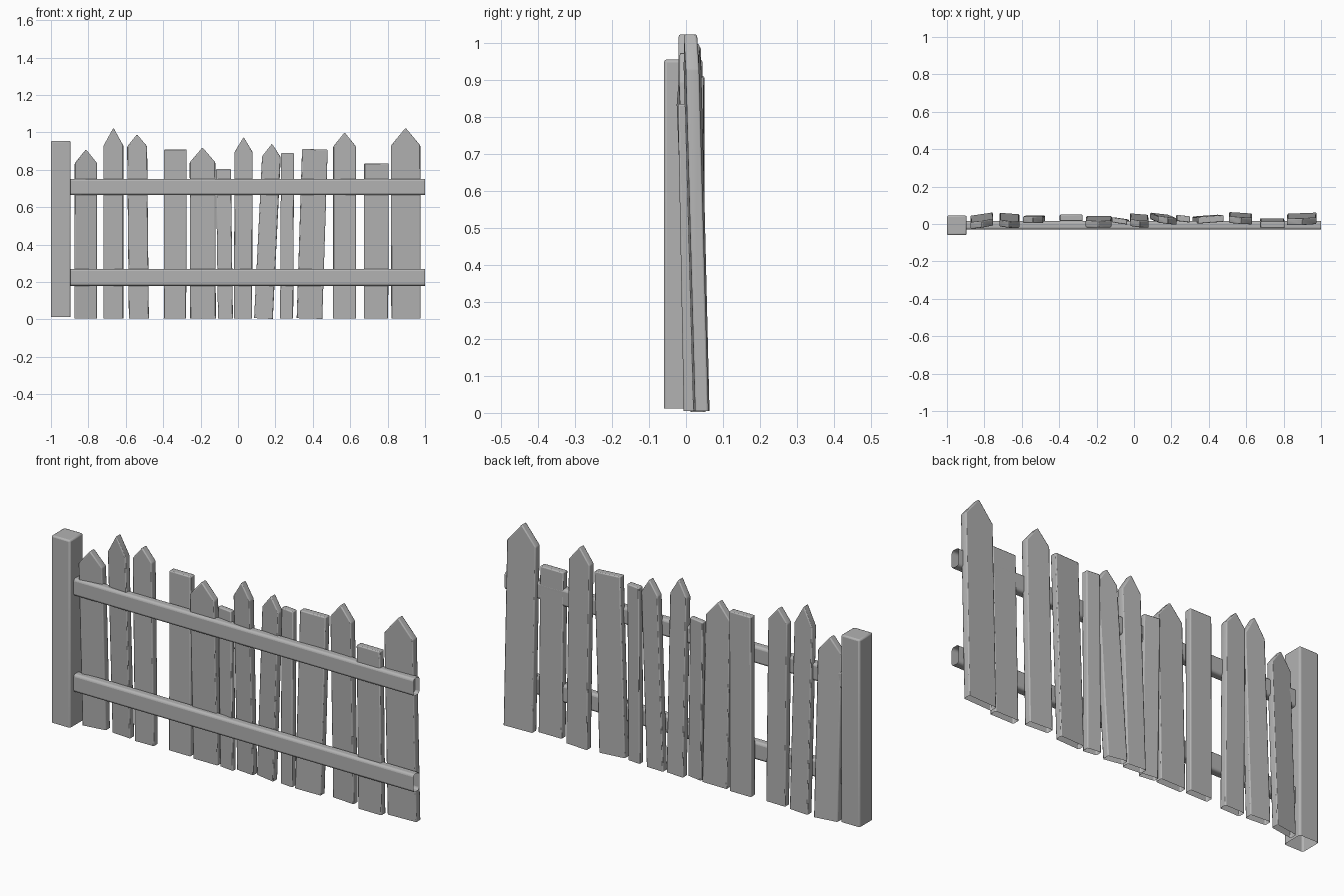
import bpy
import bmesh

default_cube = bpy.data.objects.get("Cube")
if default_cube:
    bpy.data.objects.remove(default_cube, do_unlink=True)

# One plain grey for the whole fence
grey = bpy.data.materials.new("weathered grey")
grey.use_nodes = True
colour = (0.45, 0.45, 0.45, 1)
grey.diffuse_color = colour
grey.node_tree.nodes["Principled BSDF"].inputs["Base Color"].default_value = colour


def finish(name, bm, bevel, segments):
    """Turn a bmesh into a softly bevelled, smooth shaded object."""
    bmesh.ops.recalc_face_normals(bm, faces=bm.faces)
    mesh = bpy.data.meshes.new(name)
    bm.to_mesh(mesh)
    bm.free()
    mesh.materials.append(grey)
    obj = bpy.data.objects.new(name, mesh)
    bpy.context.collection.objects.link(obj)
    modifier = obj.modifiers.new("soft edges", "BEVEL")
    modifier.width = bevel
    modifier.segments = segments
    modifier.limit_method = "ANGLE"
    bpy.ops.object.select_all(action="DESELECT")
    obj.select_set(True)
    bpy.context.view_layer.objects.active = obj
    bpy.ops.object.shade_smooth_by_angle(angle=0.7)
    return obj


def box(name, low, high, bevel, segments, is_open):
    """Box between two corners; faces whose normal passes is_open are left out."""
    bm = bmesh.new()
    bmesh.ops.create_cube(bm, size=1)
    for vert in bm.verts:
        for axis in range(3):
            vert.co[axis] = low[axis] if vert.co[axis] < 0 else high[axis]
    bm.normal_update()
    ends = [face for face in bm.faces if is_open(face.normal)]
    bmesh.ops.delete(bm, geom=ends, context="FACES_ONLY")
    return finish(name, bm, bevel, segments)


def picket(name, bottom_x, top_x, width, shoulder, peak, front, back, yaw):
    """Leaning board with a pointed or flat top and an open foot."""
    half = width / 2
    base = 0.005
    thick = min(0.036, back - front)
    outline = [(-half, base), (half, base), (half, shoulder)]
    if peak > shoulder:
        outline.append((0, peak))
    outline.append((-half, shoulder))

    bm = bmesh.new()
    rings = []
    for side in (-thick / 2, thick / 2):
        ring = []
        for offset, z in outline:
            rise = z / peak
            x = bottom_x + (top_x - bottom_x) * rise + offset
            foot_y, head_y = back - thick / 2, front + thick / 2
            y = foot_y + (head_y - foot_y) * rise + yaw * offset / width + side
            # Boards that slant sideways dip at one corner of the foot
            ring.append(bm.verts.new((x, y, z - offset * (top_x - bottom_x))))
        rings.append(ring)
    bm.faces.new(rings[0])
    bm.faces.new(rings[1][::-1])
    count = len(outline)
    for i in range(1, count):
        j = (i + 1) % count
        bm.faces.new((rings[0][i], rings[1][i], rings[1][j], rings[0][j]))
    return finish(name, bm, 0.005, 2)


# Square end post, open underneath
box("end_post", (-1, -0.06, 0.012), (-0.895, 0.045, 0.955), 0.008, 2,
    lambda normal: normal.z < -0.5)

# Two long rails with rounded edges and open ends
for name, low_z, high_z in (("lower_rail", 0.18, 0.27), ("upper_rail", 0.665, 0.752)):
    box(name, (-0.895, -0.03, low_z), (1, 0.016, high_z), 0.012, 3,
        lambda normal: abs(normal.x) > 0.5)

# Pickets: foot x, head x, width, shoulder, peak, front y, back y, twist
pickets = [
    (-.815, -.813, .12, .835, .91, -.02, .053, .018),
    (-.666, -.666, .105, .93, 1.025, -.021, .056, -.008),
    (-.53, -.54, .107, .925, .99, .005, .045, 0),
    (-.337, -.335, .12, .91, .91, .015, .05, 0),
    (-.187, -.19, .137, .84, .92, -.02, .042, 0),
    (-.067, -.078, .08, .805, .805, .003, .03, -.012),
    (.027, .03, .097, .895, .975, -.018, .053, -.008),
    (.136, .182, .1, .87, .94, 0, .055, -.012),
    (.26, .265, .07, .89, .89, .012, .045, -.008),
    (.382, .411, .137, .91, .91, .007, .045, .01),
    (.57, .57, .122, .925, 1, 0, .06, -.008),
    (.738, .74, .13, .835, .835, -.022, .03, 0),
    (.898, .896, .157, .93, 1.025, -.006, .058, .006),
]
for number, spec in enumerate(pickets, start=1):
    picket(f"picket_{number}", *spec)
